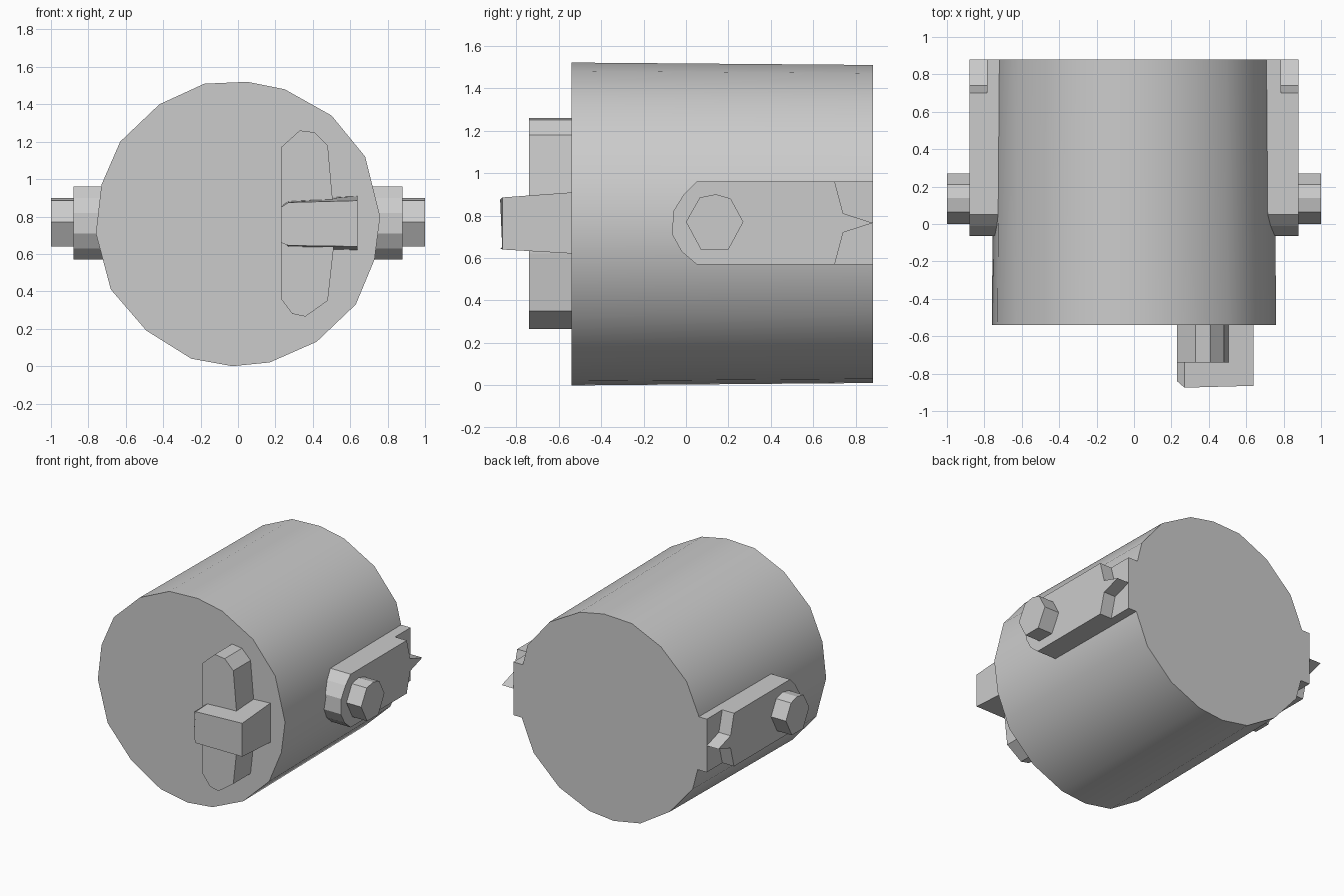
import bpy, bmesh, math
from mathutils import Vector

old = bpy.data.objects.get("Cube")
if old:
    bpy.data.objects.remove(old, do_unlink=True)

grey = bpy.data.materials.new("plain grey")
grey.use_nodes = True
grey.diffuse_color = (0.6, 0.6, 0.6, 1)
grey.node_tree.nodes["Principled BSDF"].inputs["Base Color"].default_value = (0.6, 0.6, 0.6, 1)


def loft(name, start, end, smooth=False):
    """Join two matching outlines with side walls and close both ends."""
    bm = bmesh.new()
    a = [bm.verts.new(p) for p in start]
    b = [bm.verts.new(p) for p in end]
    bm.faces.new(a)
    bm.faces.new(b[::-1])
    for i in range(len(a)):
        j = (i + 1) % len(a)
        bm.faces.new((a[i], b[i], b[j], a[j]))
    bmesh.ops.recalc_face_normals(bm, faces=bm.faces)
    mesh = bpy.data.meshes.new(name)
    bm.to_mesh(mesh)
    bm.free()
    mesh.materials.append(grey)
    obj = bpy.data.objects.new(name, mesh)
    bpy.context.collection.objects.link(obj)
    if smooth:
        bpy.ops.object.select_all(action="DESELECT")
        obj.select_set(True)
        bpy.context.view_layer.objects.active = obj
        bpy.ops.object.shade_smooth_by_angle(angle=math.radians(35))
    return obj


def along_y(outline, y, scale=1.0, centre=(0, 0)):
    cx, cz = centre
    return [Vector((cx + (x - cx) * scale, y, cz + (z - cz) * scale)) for x, z in outline]


def along_x(outline, x):
    return [Vector((x, y, z)) for y, z in outline]


# drum body, slightly irregular around its rim
rim = [(0.05, 1.52), (0.25, 1.48), (0.5, 1.34), (0.68, 1.12), (0.76, 0.8),
       (0.73, 0.57), (0.63, 0.33), (0.42, 0.13), (0.17, 0.02), (-0.03, 0),
       (-0.25, 0.04), (-0.49, 0.19), (-0.68, 0.41), (-0.76, 0.71),
       (-0.73, 0.97), (-0.63, 1.2), (-0.42, 1.4), (-0.18, 1.51)]
loft("drum_body", along_y(rim, -0.54), along_y(rim, 0.88, 0.985, (0, 0.76)), True)

# upright handle bar on the front
bar = [(0.23, 0.36), (0.29, 0.28), (0.36, 0.265), (0.48, 0.35), (0.51, 0.62),
       (0.505, 0.9), (0.48, 1.18), (0.41, 1.25), (0.33, 1.26), (0.23, 1.17)]
loft("handle_bar", along_y(bar, -0.52), along_y(bar, -0.74))

# cross block over the bar, with a tapered front
base = [(0.23, 0.67), (0.27, 0.63), (0.64, 0.62), (0.64, 0.91), (0.27, 0.89), (0.23, 0.85)]
grip = [Vector(p) for p in ((0.23, -0.84, 0.66), (0.27, -0.875, 0.645), (0.64, -0.865, 0.64),
                            (0.64, -0.865, 0.885), (0.27, -0.875, 0.875), (0.23, -0.84, 0.85))]
loft("handle_cross_block", along_y(base, -0.52), grip)

# side brackets: a thin backing, a thick arm ending in a spike, and a bolt
nose = [(0.05, 0.57), (-0.02, 0.63), (-0.065, 0.71), (-0.06, 0.82), (-0.01, 0.9), (0.05, 0.96)]
fork = [(0.7, 0.96), (0.74, 0.81), (0.88, 0.765), (0.74, 0.72), (0.7, 0.57)]
backing = [(0.64, 0.57), (0.88, 0.57), (0.88, 0.96), (0.64, 0.96)]
bolt = [(0, 0.77), (0.065, 0.885), (0.14, 0.9), (0.21, 0.88),
        (0.27, 0.77), (0.2, 0.64), (0.07, 0.64)]
for side, s in (("left", 1), ("right", -1)):
    loft(side + "_bracket_arm", along_x(nose + fork, s * 0.7), along_x(nose + fork, s * 0.88))
    loft(side + "_bracket_backing", along_x(backing, s * 0.7), along_x(backing, s * 0.785))
    loft(side + "_bolt", along_x(bolt, s * 0.86), along_x(bolt, s * 1.0))
